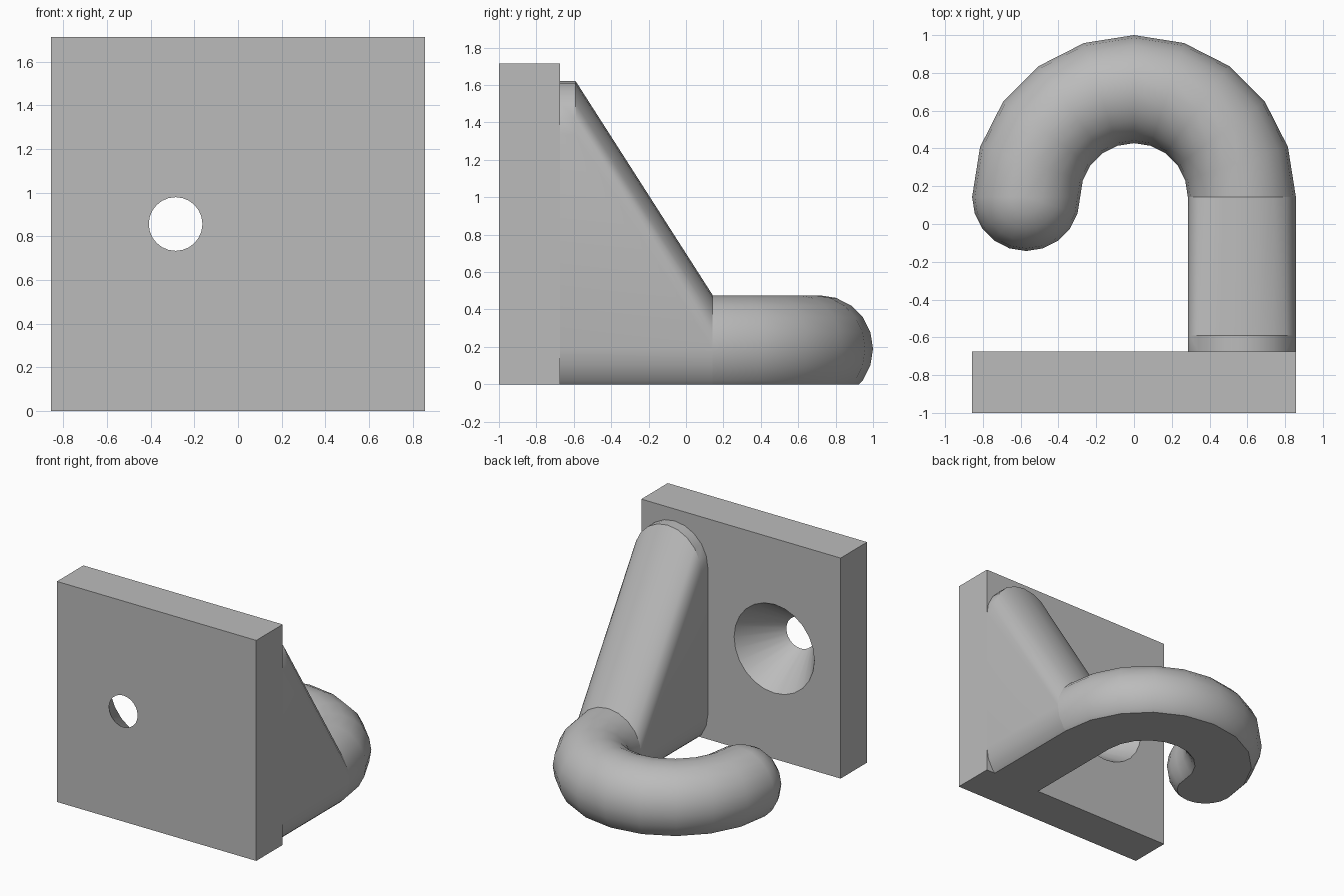
import bpy, bmesh, math
from mathutils import Vector, Matrix

cube = bpy.data.objects.get("Cube")
if cube:
    bpy.data.objects.remove(cube)

SEG = 20                # sides of every round section
R = 0.286               # tube radius
BEND = 0.571            # bend radius of the hook
ARM_Z = 0.19            # height of the tube centre
Y_FRONT, Y_BACK, Y_BEND = -1.0, -0.675, 0.143

grey = bpy.data.materials.new("plain grey")
grey.use_nodes = True
colour = (0.5, 0.5, 0.5, 1)
grey.diffuse_color = colour
grey.node_tree.nodes["Principled BSDF"].inputs["Base Color"].default_value = colour


def finish(name, bm):
    bmesh.ops.recalc_face_normals(bm, faces=bm.faces)
    mesh = bpy.data.meshes.new(name)
    bm.to_mesh(mesh)
    bm.free()
    mesh.materials.append(grey)
    obj = bpy.data.objects.new(name, mesh)
    bpy.context.collection.objects.link(obj)
    bpy.ops.object.select_all(action='DESELECT')
    obj.select_set(True)
    bpy.context.view_layer.objects.active = obj
    bpy.ops.object.shade_smooth_by_angle(angle=math.radians(30))


def ring(bm, x, y, z, r, n=SEG):
    """Circle of vertices facing along y."""
    return [bm.verts.new((x + r * math.cos(i * math.tau / n), y,
                          z + r * math.sin(i * math.tau / n))) for i in range(n)]


def loop_edges(bm, verts):
    return [bm.edges.new((v, verts[i - 1])) for i, v in enumerate(verts)]


def cut_flat(bm):
    """Trim everything below the ground and close the cut."""
    res = bmesh.ops.bisect_plane(bm, geom=bm.verts[:] + bm.edges[:] + bm.faces[:],
                                 plane_co=(0, 0, 0), plane_no=(0, 0, -1), clear_outer=True)
    edges = [e for e in res["geom_cut"] if isinstance(e, bmesh.types.BMEdge)]
    edges = [e for e in edges if e.is_boundary]
    bmesh.ops.triangle_fill(bm, edges=edges, use_beauty=True, normal=(0, 0, -1))


# Wall plate with a countersunk hole
bm = bmesh.new()
W, H = 0.857, 1.714
squares, circles = [], []
for y, r in ((Y_FRONT, 0.123), (Y_BACK, 0.345)):
    square = [bm.verts.new((x, y, z)) for x, z in ((-W, 0), (W, 0), (W, H), (-W, H))]
    circle = ring(bm, -0.286, y, H / 2, r, 24)
    edges = loop_edges(bm, square) + loop_edges(bm, circle)
    bmesh.ops.triangle_fill(bm, edges=edges, use_beauty=True, normal=(0, 1, 0))
    squares.append(square)
    circles.append(circle)
for a, b in (squares, circles):
    for i in range(len(a)):
        bm.faces.new((a[i - 1], a[i], b[i], b[i - 1]))
finish("wall_plate", bm)

# Sloping brace running down into the straight arm
bm = bmesh.new()
for y, z in ((Y_BACK, 1.335), (-0.59, 1.335), (Y_BACK, ARM_Z), (Y_BEND, ARM_Z)):
    ring(bm, BEND, y, z, R)
res = bmesh.ops.convex_hull(bm, input=bm.verts[:])
loose = [v for v in bm.verts if not v.link_faces]
bmesh.ops.delete(bm, geom=loose, context='VERTS')
bmesh.ops.dissolve_limit(bm, angle_limit=0.01, verts=bm.verts[:], edges=bm.edges[:])
cut_flat(bm)
finish("brace_arm", bm)

# Curved hook: a half turn of tube, then a rounded tip
bm = bmesh.new()
start = loop_edges(bm, ring(bm, BEND, Y_BEND, ARM_Z, R))
bmesh.ops.spin(bm, geom=start, cent=(0, Y_BEND, 0), axis=(0, 0, 1),
               angle=math.pi, steps=10)
arc = []
for i in range(SEG // 2 + 1):
    a = math.pi / 2 - i * math.tau / SEG
    arc.append(bm.verts.new((-BEND - R * math.cos(a), Y_BEND, ARM_Z + R * math.sin(a))))
tip = [bm.edges.new(pair) for pair in zip(arc, arc[1:])]
bmesh.ops.spin(bm, geom=tip, cent=(-BEND, Y_BEND, 0), axis=(0, 0, 1),
               angle=math.pi, steps=10)
bmesh.ops.remove_doubles(bm, verts=bm.verts[:], dist=0.001)
# Close the start of the tube so that the ground cut seals cleanly
bmesh.ops.holes_fill(bm, edges=[e for e in bm.edges if e.is_boundary], sides=0)
cut_flat(bm)
finish("curved_hook", bm)
